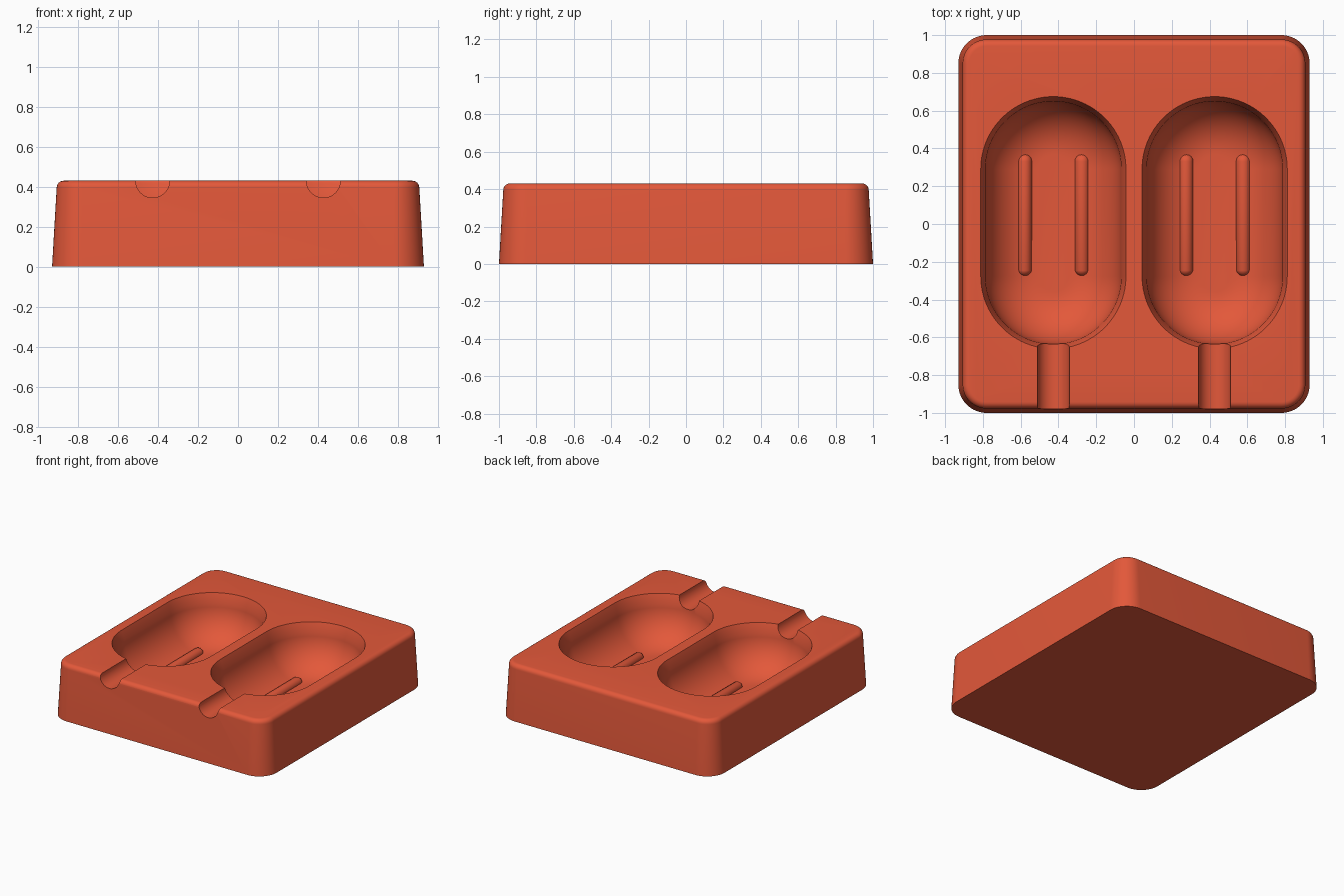
import bpy, bmesh
from math import sin, cos, pi, radians
from mathutils import Matrix, Vector

if "Cube" in bpy.data.objects:
    bpy.data.objects.remove(bpy.data.objects["Cube"])

red = bpy.data.materials.new("coral red")
red.use_nodes = True
colour = (0.77, 0.098, 0.042, 1)
red.diffuse_color = colour
red.node_tree.nodes["Principled BSDF"].inputs["Base Color"].default_value = colour

TOP, FLOOR = 0.43, 0.08
CAVITY_X = 0.427


def finish(bm, name):
    bmesh.ops.recalc_face_normals(bm, faces=bm.faces)
    mesh = bpy.data.meshes.new(name)
    bm.to_mesh(mesh)
    bm.free()
    mesh.materials.append(red)
    obj = bpy.data.objects.new(name, mesh)
    bpy.context.collection.objects.link(obj)
    return obj


def loft(name, rings, centre=(0, 0), steps=16):
    """Stack rounded rectangles given as (half x, half y, corner radius, z)."""
    bm = bmesh.new()
    previous = None
    for hx, hy, r, z in rings:
        loop = []
        for corner, (sx, sy) in enumerate([(1, 1), (-1, 1), (-1, -1), (1, -1)]):
            for i in range(steps + 1):
                a = (corner + i / steps) * pi / 2
                loop.append(bm.verts.new((centre[0] + sx * (hx - r) + r * cos(a),
                                          centre[1] + sy * (hy - r) + r * sin(a), z)))
        if previous:
            n = len(loop)
            for i in range(n):
                j = (i + 1) % n
                bm.faces.new((previous[i], previous[j], loop[j], loop[i]))
        else:
            bm.faces.new(loop)
        previous = loop
    bm.faces.new(previous)
    return finish(bm, name)


def rod(name, x, y0, y1, z, r, rounded):
    """Cylinder along y, optionally with hemispherical ends."""
    bm = bmesh.new()
    turn = Matrix.Rotation(radians(90), 4, "X")
    if rounded:
        bmesh.ops.create_uvsphere(bm, u_segments=20, v_segments=12, radius=r, matrix=turn)
        half = (y1 - y0) / 2 - r
        far = [v for v in bm.verts if v.co.y > 1e-5]
        mid = [v for v in bm.verts if abs(v.co.y) <= 1e-5]
        near = [v for v in bm.verts if v.co.y < -1e-5]
        bmesh.ops.translate(bm, verts=far + mid, vec=(0, half, 0))
        bmesh.ops.translate(bm, verts=near, vec=(0, -half, 0))
    else:
        bmesh.ops.create_cone(bm, cap_ends=True, segments=40, radius1=r, radius2=r,
                              depth=y1 - y0, matrix=turn)
    bmesh.ops.translate(bm, verts=bm.verts, vec=Vector((x, (y0 + y1) / 2, z)))
    return finish(bm, name)


# Tapered block with a rounded top edge
edge = 0.035
rings = [(0.93, 1.0, 0.15, 0)]
for i in range(7):
    a = i / 6 * pi / 2
    inset = 0.023 + edge * (1 - cos(a))
    rings.append((0.93 - inset, 1.0 - inset, 0.15 - inset, TOP - edge + edge * sin(a)))
block = loft("mould_block", rings)

# Cavity profile: slight draft, then a wide fillet down to a flat floor
fillet = 0.28
profile = [(-0.01, TOP + 0.03)]
for i in range(15):
    a = i / 14 * pi / 2
    profile.append((0.025 + fillet * (1 - cos(a)), FLOOR + fillet * (1 - sin(a))))

cutters = []
for side, label in ((1, "left"), (-1, "right")):
    x = side * CAVITY_X
    cutters.append(loft(label + "_cavity_cutter",
                        [(0.385 - d, 0.668 - d, 0.385 - d, z) for d, z in profile],
                        (x, 0.007), 24))
    # Half-round groove for the stick
    cutters.append(rod(label + "_groove_cutter", x, -1.1, -0.5, TOP, 0.085, False))
    # Pair of raised ribs on the cavity floor
    for offset, part in ((0.152, "outer"), (-0.152, "inner")):
        rib = rod(f"{label}_{part}_rib", x + side * offset, -0.275, 0.37, FLOOR, 0.039, True)
        rib.data.shade_smooth()

bpy.context.view_layer.objects.active = block
for cutter in cutters:
    cut = block.modifiers.new(cutter.name, "BOOLEAN")
    cut.operation = "DIFFERENCE"
    cut.solver = "EXACT"
    cut.object = cutter
    bpy.ops.object.modifier_apply(modifier=cut.name)
    bpy.data.objects.remove(cutter)

bpy.ops.object.select_all(action="DESELECT")
block.select_set(True)
bpy.ops.object.shade_smooth_by_angle(angle=radians(30))
